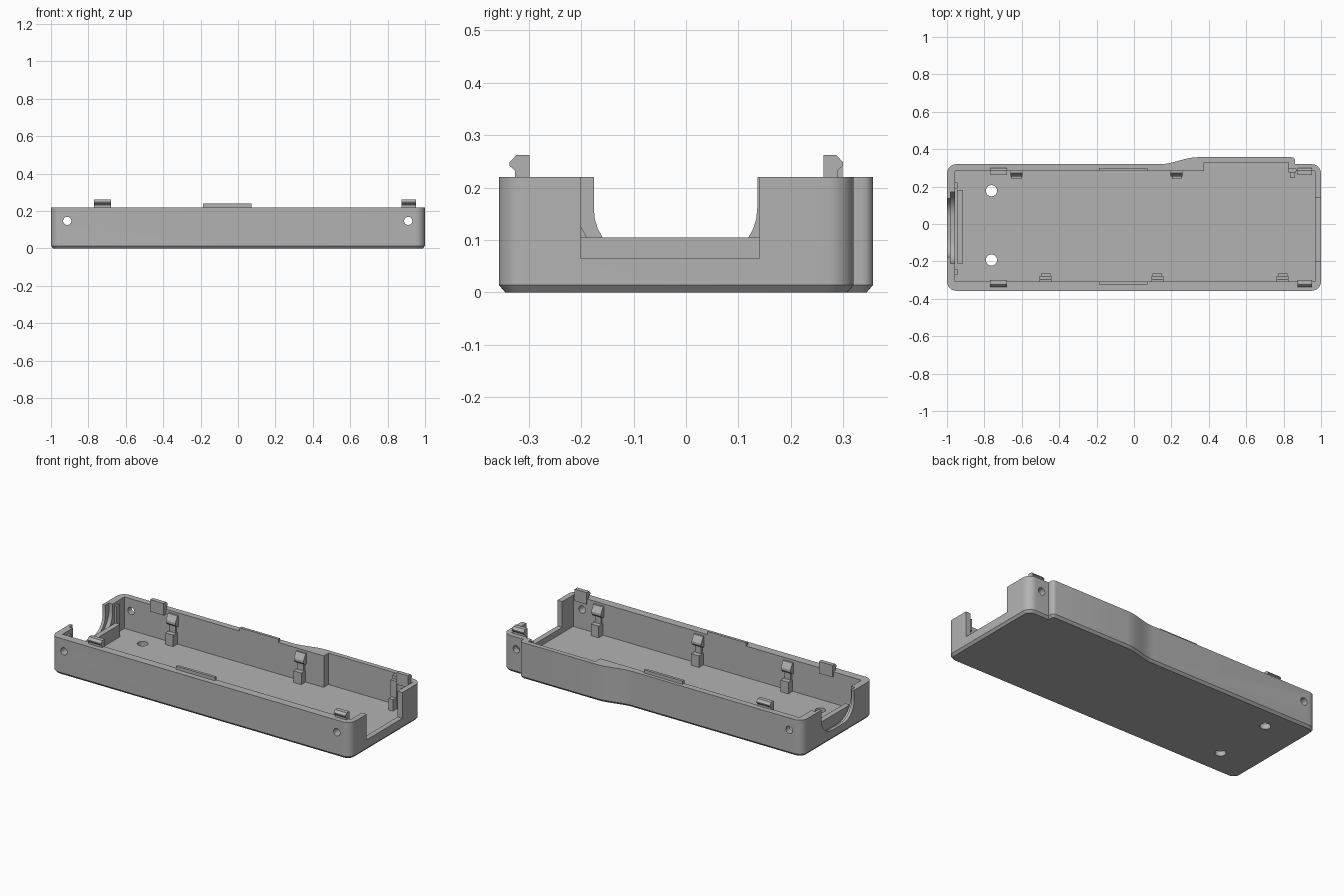
import bpy, bmesh, math
from mathutils import Vector

if "Cube" in bpy.data.objects:
    bpy.data.objects.remove(bpy.data.objects["Cube"], do_unlink=True)

grey = bpy.data.materials.new("plain grey plastic")
grey.use_nodes = True
COLOUR = (0.45, 0.45, 0.45, 1)
grey.diffuse_color = COLOUR
grey.node_tree.nodes["Principled BSDF"].inputs["Base Color"].default_value = COLOUR


def prism(name, layers, axis="z"):
    """Closed solid from stacked rings: layers = [(height, points), ...]."""
    place = {"x": lambda a, b, h: (h, a, b),
             "y": lambda a, b, h: (a, h, b),
             "z": lambda a, b, h: (a, b, h)}[axis]
    bm = bmesh.new()
    rings = [[bm.verts.new(place(a, b, h)) for a, b in pts] for h, pts in layers]
    n = len(rings[0])
    for low, high in zip(rings, rings[1:]):
        for i in range(n):
            j = (i + 1) % n
            bm.faces.new((low[i], low[j], high[j], high[i]))
    bm.faces.new(rings[0][::-1])
    bm.faces.new(rings[-1])
    bmesh.ops.recalc_face_normals(bm, faces=bm.faces)
    mesh = bpy.data.meshes.new(name)
    bm.to_mesh(mesh)
    bm.free()
    mesh.materials.append(grey)
    obj = bpy.data.objects.new(name, mesh)
    bpy.context.collection.objects.link(obj)
    return obj


def box(name, x0, x1, y0, y1, z0, z1):
    return prism(name, [(z0, [(x0, y0), (x1, y0), (x1, y1), (x0, y1)]),
                        (z1, [(x0, y0), (x1, y0), (x1, y1), (x0, y1)])])


def circle(cx, cy, r, n=24):
    return [(cx + r * math.cos(math.tau * i / n), cy + r * math.sin(math.tau * i / n))
            for i in range(n)]


def corner(cx, cy, r, start, n=8):
    """Quarter arc, counter-clockwise from the start angle in degrees."""
    return [(cx + r * math.cos(math.radians(start + 90 * i / n)),
             cy + r * math.sin(math.radians(start + 90 * i / n))) for i in range(n + 1)]


def inset(pts, d):
    """Move a counter-clockwise ring inwards by d."""
    out = []
    for i, p in enumerate(pts):
        p = Vector(p)
        e1 = (p - Vector(pts[i - 1])).normalized()
        e2 = (Vector(pts[(i + 1) % len(pts)]) - p).normalized()
        n1, n2 = Vector((-e1.y, e1.x)), Vector((-e2.y, e2.x))
        out.append(tuple(p + (n1 + n2) * d / (1 + n1.dot(n2))))
    return out


def cut(target, cutter):
    cutter.hide_render = True
    mod = target.modifiers.new("cut", "BOOLEAN")
    mod.operation, mod.solver, mod.object = "DIFFERENCE", "EXACT", cutter
    bpy.context.view_layer.objects.active = target
    bpy.ops.object.modifier_apply(modifier=mod.name)
    bpy.data.objects.remove(cutter, do_unlink=True)


TOP, FLOOR = 0.22, 0.03

# Outer shell: rounded plan with a wider bulge along part of the back
sweep = [(0.14 + 0.20 * t, 0.32 + 0.037 * t * t * (3 - 2 * t))
         for t in [1 - i / 12 for i in range(13)]]
outline = (corner(-0.95, -0.307, 0.05, 180) + corner(0.95, -0.307, 0.05, 270)
           + corner(0.95, 0.27, 0.05, 0) + [(0.862, 0.32)]
           + corner(0.842, 0.337, 0.02, 0, 5) + sweep + corner(-0.95, 0.27, 0.05, 90))
shell = prism("case_shell", [(0, inset(outline, 0.012)), (0.014, outline), (TOP, outline)])

# Main cavity, stepped out behind the bulge
cavity = [(-0.957, -0.307), (0.968, -0.307), (0.968, 0.283), (0.865, 0.283),
          (0.865, 0.295), (0.825, 0.295), (0.825, 0.328), (0.375, 0.328),
          (0.375, 0.283), (-0.957, 0.283)]
cut(shell, prism("cavity_cutter", [(FLOOR, cavity), (0.4, cavity)]))

# Rectangular opening in the left end wall
cut(shell, box("opening_cutter", 0.9, 1.1, -0.2, 0.14, 0.065, 0.4))


# U-shaped opening in the right end wall, with a wider groove behind it
def u_shape(half, bottom, r):
    c = -0.02
    return (corner(c - half + r, bottom + r, r, 180) + corner(c + half - r, bottom + r, r, 270)
            + [(c + half, 0.4), (c - half, 0.4)])


for half, bottom, r, x0, x1 in ((0.156, 0.06, 0.10, -1.1, -0.9),
                                (0.19, 0.045, 0.13, -0.982, -0.94)):
    u = u_shape(half, bottom, r)
    cut(shell, prism("u_cutter", [(x0, u), (x1, u)], "x"))

# Screw holes through the side walls and the floor
for x in (-0.913, 0.91):
    ring = circle(x, 0.147, 0.022)
    cut(shell, prism("side_hole_cutter", [(-0.5, ring), (-0.2, ring)], "y"))
    cut(shell, prism("side_hole_cutter", [(0.2, ring), (0.5, ring)], "y"))
for y in (0.178, -0.193):
    ring = circle(-0.762, y, 0.03)
    cut(shell, prism("floor_hole_cutter", [(-0.1, ring), (0.1, ring)]))

bpy.ops.object.select_all(action="DESELECT")
shell.select_set(True)
bpy.context.view_layer.objects.active = shell
bpy.ops.object.shade_smooth_by_angle(angle=math.radians(30))

# Low bar and ribs inside the right end
box("end_bar", -0.947, -0.915, -0.212, 0.182, FLOOR, 0.105)
for y0, y1 in ((0.19, 0.222), (-0.272, -0.24)):
    box("end_rib", -0.96, -0.945, y0, y1, FLOOR, 0.2)

# Each long wall: inner face position and outward direction
FRONT, BACK = (-0.307, -1), (0.283, 1)

# Hooked clips standing on the rim
clip = [(-0.021, 0.19), (0.006, 0.19), (0.006, 0.232), (0.017, 0.242),
        (0.017, 0.248), (0.004, 0.262), (-0.021, 0.262)]
for label, (wall, out), shift in (("front", FRONT, 0.013), ("back", BACK, 0)):
    ring = [(wall + out * (a + shift), z) for a, z in clip]
    for x0, x1 in ((-0.77, -0.68), (0.875, 0.953)):
        prism(label + "_rim_clip", [(x0, ring), (x1, ring)], "x")
    # Locating ridge in the middle of the rim
    box(label + "_rim_ridge", -0.187, 0.071, *sorted((wall, wall + out * 0.016)), 0.2, 0.24)


# Board catches: foot block, thin stem and wedge-shaped latch
def board_catch(x, wall, out):
    def span(depth):
        return sorted((wall - out * depth, wall + out * 0.005))
    box("catch_foot", x - 0.026, x + 0.026, *span(0.042), FLOOR, 0.10)
    box("catch_stem", x - 0.02, x + 0.02, *span(0.012), 0.10, 0.15)
    latch = [(wall - out * d, z) for d, z in
             ((-0.005, 0.14), (0.012, 0.14), (0.03, 0.155), (0.03, 0.17), (0.01, 0.205), (-0.005, 0.205))]
    prism("catch_latch", [(x - 0.032, latch), (x + 0.032, latch)], "x")


for x in (-0.628, 0.228):
    board_catch(x, *BACK)
for x in (-0.472, 0.125, 0.795):
    board_catch(x, *FRONT)

# Corner post beside the back left screw hole
box("corner_post_foot", 0.833, 0.862, 0.247, 0.30, FLOOR, 0.10)
box("corner_post_stem", 0.826, 0.866, 0.275, 0.30, 0.10, 0.2)
